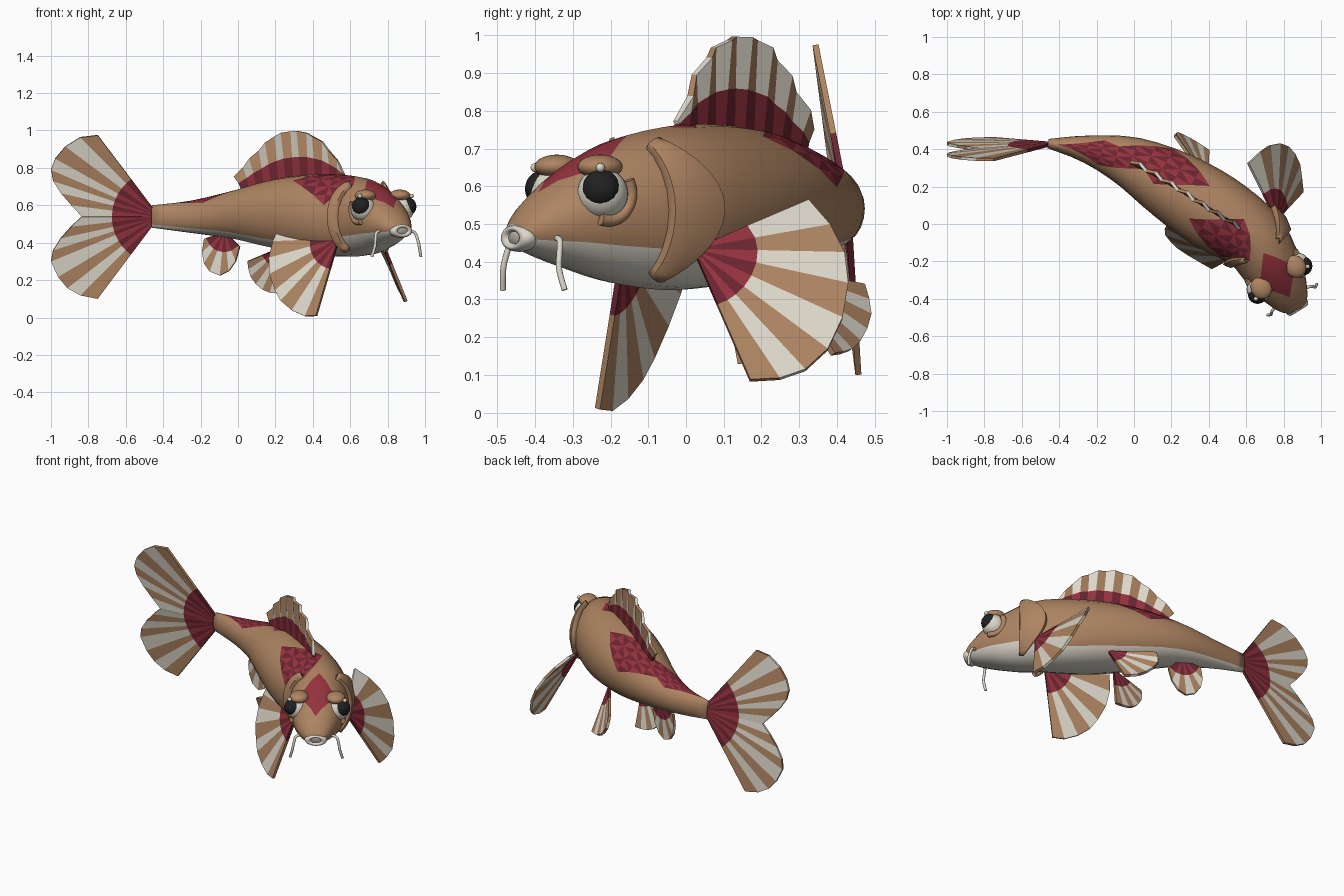
import bpy, bmesh
from math import sin, cos, pi, radians, floor, copysign
from mathutils import Vector

cube = bpy.data.objects.get("Cube")
if cube:
    bpy.data.objects.remove(cube, do_unlink=True)


def material(name, rgb):
    mat = bpy.data.materials.new(name)
    mat.use_nodes = True
    mat.diffuse_color = (*rgb, 1)
    mat.node_tree.nodes["Principled BSDF"].inputs["Base Color"].default_value = (*rgb, 1)
    return mat


brown = material("warm brown", (.42, .23, .12))
white = material("cream white", (.72, .68, .59))
red = material("deep red", (.30, .032, .048))
dark_red = material("dark red", (.15, .018, .03))
black = material("eye black", (.015, .015, .015))
BROWN, WHITE, RED, DARK = range(4)


def finish(obj, mats, smooth):
    for mat in mats:
        obj.data.materials.append(mat)
    if smooth:
        obj.data.shade_smooth()
    return obj


def mesh_object(name, bm, smooth=False, thickness=0):
    bmesh.ops.recalc_face_normals(bm, faces=bm.faces)
    mesh = bpy.data.meshes.new(name)
    obj = bpy.data.objects.new(name, mesh)
    bpy.context.collection.objects.link(obj)
    finish(obj, (brown, white, red, dark_red), False)
    bm.to_mesh(mesh)
    bm.free()
    if smooth:
        mesh.shade_smooth()
    if thickness:
        solid = obj.modifiers.new("thickness", "SOLIDIFY")
        solid.thickness = thickness
        solid.offset = 0
    return obj


def lerp_list(values, u):
    """Sample a list of numbers or vectors at u from 0 to 1."""
    f = u * (len(values) - 1)
    k = min(int(f), len(values) - 2)
    return values[k] + (values[k + 1] - values[k]) * (f - k)


# Body sections, tail to nose: x, y, half width, top, bottom
sections = [Vector(s) for s in (
    (-.46, .43, .025, .60, .48), (-.25, .40, .075, .625, .452),
    (-.02, .33, .14, .68, .42), (.20, .21, .19, .74, .37),
    (.42, .07, .21, .765, .335), (.62, -.06, .185, .757, .325),
    (.72, -.20, .165, .72, .345), (.79, -.32, .14, .65, .385),
    (.85, -.42, .09, .555, .425), (.872, -.46, .045, .50, .45))]


def section(t):
    k = max(0, min(floor(t), len(sections) - 2))
    f = t - k
    a, b, c, d = (sections[max(0, min(k + o, len(sections) - 1))] for o in (-1, 0, 1, 2))
    return b + (c - a) * f / 2 + (a * 2 - b * 5 + c * 4 - d) * f**2 / 2 + (b * 3 - a - c * 3 + d) * f**3 / 2


def skin(t, angle, lift=0.0):
    """Point on the body; angle 0 is the left flank, 90 degrees the back."""
    x, y, w, top, low = section(t)
    ahead = section(min(t + .05, 9)) - section(max(t - .05, 0))
    side = Vector((-ahead[1], ahead[0], 0)).normalized()
    across = cos(angle)
    if sin(angle) < 0:  # fuller belly
        across = copysign(abs(across) ** .8, across)
    p = Vector((x, y, (top + low) / 2)) + side * across * (w + lift)
    p.z += sin(angle) * ((top - low) / 2 + lift)
    return p


# Body with a cream belly and diamond patches: ring, segment, reach
SEGS, RINGS = 24, 28
patches = ((8, 4, 3), (4, 6, 3), (14, 8, 3), (20, 6, 3))
bm = bmesh.new()
rings = [[bm.verts.new(skin(i / 3, j * 2 * pi / SEGS)) for j in range(SEGS)] for i in range(RINGS)]


def body_colour(i, j, shade):
    if any(abs(i - a) + abs(j - b) < r for a, b, r in patches):
        return DARK if shade and i < 17 else RED
    reach = 4 if i > 15 else 3
    return WHITE if abs(j - SEGS * .75) < reach else BROWN


for i in range(RINGS - 1):
    for j in range(SEGS):
        corners = [(i, j), (i + 1, j), (i + 1, j + 1), (i, j + 1)]
        if (i + j) % 2 == 0:
            corners = corners[1:] + corners[:1]
        for n, tri in enumerate(((0, 1, 2), (0, 2, 3))):
            ids = [corners[k] for k in tri]
            face = bm.faces.new([rings[a][b % SEGS] for a, b in ids])
            face.material_index = body_colour(
                sum(a for a, b in ids) / 3, sum(b for a, b in ids) / 3, (n + j) % 2)
bm.faces.new(rings[0])
bm.faces.new(rings[-1]).material_index = WHITE
mesh_object("body", bm, smooth=True)

# Gill covers: raised crescents on both flanks
for side in ("left", "right"):
    bm = bmesh.new()
    rows = []
    for k in range(15):
        u = k / 7 - 1
        angle = radians(56 * u)
        bulge = cos(u * pi / 2)
        if side == "right":
            angle = pi - angle
        front, back = 5.65 - .1 * bulge, 5.5 - .55 * bulge
        lifts = (-.015, .014, .024, .024, -.015)
        steps = (0, .1, .5, .95, 1)
        rows.append([bm.verts.new(skin(front + (back - front) * s, angle, lift))
                     for s, lift in zip(steps, lifts)])
    for a, b in zip(rows, rows[1:]):
        for k in range(4):
            bm.faces.new((a[k], a[k + 1], b[k + 1], b[k]))
    gill = mesh_object(side + "_gill_cover", bm, thickness=.008)
    bpy.context.view_layer.objects.active = gill
    gill.select_set(True)
    bpy.ops.object.shade_smooth_by_angle(angle=radians(40))
    gill.select_set(False)


def fan_fin(name, root, outline, red_reach, stripes=8, thickness=.016):
    """Striped fan spreading from a root, with a red heart."""
    bm = bmesh.new()
    root = Vector(root)
    outline = [Vector(p) for p in outline]
    hub = bm.verts.new(root)
    rays = []
    for k in range(stripes + 1):
        tip = lerp_list(outline, k / stripes)
        heart = root + (tip - root).normalized() * red_reach
        rays.append((bm.verts.new(heart), bm.verts.new(tip)))
    for k, (a, b) in enumerate(zip(rays, rays[1:])):
        bm.faces.new((hub, a[0], b[0])).material_index = (DARK, RED)[k % 2]
        bm.faces.new((a[0], a[1], b[1], b[0])).material_index = (BROWN, WHITE)[k % 2]
    mesh_object(name, bm, thickness=thickness)


# Tail lobes lie in one slightly tilted plane
def tail_lobe(name, points):
    fan_fin(name, (-.42, .43, .54), [(x, .40 - .13 * (z - .54), z) for x, z in points], .255)


tail_lobe("upper_tail_lobe", (
    (-.75, .975), (-.875, .96), (-.97, .87), (-1, .79), (-.985, .71), (-.91, .62), (-.835, .54)))
tail_lobe("lower_tail_lobe", (
    (-.75, .1), (-.875, .125), (-.95, .19), (-1, .30), (-.985, .38), (-.91, .47), (-.835, .54)))

# Paired and belly fins
fan_fin("left_pectoral_fin", (.76, .02, .43), (
    (.90, .17, .085), (.89, .26, .09), (.88, .335, .12), (.84, .40, .195),
    (.80, .43, .305), (.74, .43, .40), (.68, .39, .485), (.61, .325, .56)), .17)
fan_fin("right_pectoral_fin", (.54, -.17, .42), (
    (.42, -.235, .01), (.34, -.19, .005), (.24, -.13, .07), (.20, -.09, .145),
    (.16, -.04, .26), (.175, 0, .375), (.23, .01, .50)), .17)
fan_fin("left_pelvic_fin", (.39, .23, .39), (
    (.40, .39, .155), (.34, .43, .16), (.27, .47, .20), (.22, .49, .27), (.22, .47, .34)), .12, 7)
fan_fin("right_pelvic_fin", (.24, .10, .38), (
    (.26, .145, .13), (.18, .15, .13), (.11, .15, .16), (.06, .14, .23), (.05, .12, .30)), .12, 7)
fan_fin("anal_fin", (-.07, .35, .46), (
    (.01, .32, .38), (-.02, .33, .27), (-.085, .35, .22), (-.16, .375, .25),
    (-.195, .39, .32), (-.18, .385, .42)), .11, 7)

# Dorsal fin: pleated, striped ribbon rising from the back
heights = (.06, .12, .17, .22, .24, .24, .22, .18, .11, .01)
bm = bmesh.new()
columns = []
STRIPES = 14
for k in range(STRIPES + 1):
    u = k / STRIPES
    base = skin(2.2 + 2.5 * u, pi / 2)
    tall = lerp_list(heights, u)
    sweep = Vector((-.04, .03, 0)) * (1 - u) + Vector((.57, .82, 0)) * (.009 if k % 2 else -.009)
    columns.append([bm.verts.new(base + sweep * s + Vector((0, 0, tall * s - .02 * (s == 0))))
                    for s in (0, .42, 1)])
for k, (a, b) in enumerate(zip(columns, columns[1:])):
    for level, pair in enumerate(((DARK, RED), (BROWN, WHITE))):
        bm.faces.new((a[level], b[level], b[level + 1], a[level + 1])).material_index = pair[k % 2]
mesh_object("dorsal_fin", bm, thickness=.018)

# Head frame: forward and left directions around the point between the eyes
TURN = radians(32)
FORWARD, LEFT, UP = Vector((sin(TURN), -cos(TURN), 0)), Vector((cos(TURN), sin(TURN), 0)), Vector((0, 0, 1))
HEAD = Vector((.772, -.285, .58))


def on_head(forward, left, up):
    return HEAD + FORWARD * forward + LEFT * left + UP * up


def ball(name, centre, radii, mat):
    bpy.ops.mesh.primitive_uv_sphere_add(segments=24, ring_count=14, location=centre, rotation=(0, 0, TURN))
    obj = bpy.context.object
    obj.name = name
    obj.scale = radii
    finish(obj, [mat], True)


def tube(name, points, radius, mat):
    curve = bpy.data.curves.new(name, "CURVE")
    curve.dimensions = "3D"
    curve.bevel_depth = radius
    curve.use_fill_caps = True
    spline = curve.splines.new("NURBS")
    spline.points.add(len(points) - 1)
    for point, co in zip(spline.points, points):
        point.co = (*co, 1)
    spline.use_endpoint_u = True
    spline.order_u = 3
    obj = bpy.data.objects.new(name, curve)
    bpy.context.collection.objects.link(obj)
    curve.materials.append(mat)


# Eyes, lids and barbels, mirrored across the head
for side, s in (("left", 1), ("right", -1)):
    eye = on_head(0, .12 * s, 0)
    gaze = (FORWARD * .55 + LEFT * .7 * s + UP * .4).normalized()
    ball(side + "_eyeball", eye, [.068] * 3, white)
    ball(side + "_pupil", eye + gaze * .032, [.051] * 3, black)
    ball(side + "_eye_glint", eye + gaze * .06 + UP * .045, [.012] * 3, white)
    ball(side + "_brow", on_head(0, .108 * s, .072), (.055, .062, .032), brown)
    lid = [on_head(-.072 * cos(a), .15 * s, .072 * sin(a))
           for a in (radians(d) for d in range(-110, 31, 20))]
    tube(side + "_lower_lid", lid, .016, brown)
    barbel = [on_head(.12, .07 * s, -.12), on_head(.13, .12 * s, -.11),
              on_head(.145, .135 * s, -.17), on_head(.15, .14 * s, -.205), on_head(.14, .155 * s, -.255)]
    tube(side + "_barbel", barbel, .008, white)

# Lips
bpy.ops.mesh.primitive_torus_add(major_segments=28, minor_segments=12, major_radius=.044, minor_radius=.02,
                                 location=on_head(.185, 0, -.117), rotation=(pi / 2, 0, TURN))
lips = bpy.context.object
lips.name = "lips"
lips.scale = (1.05, .58, 1.3)
finish(lips, [white], True)
